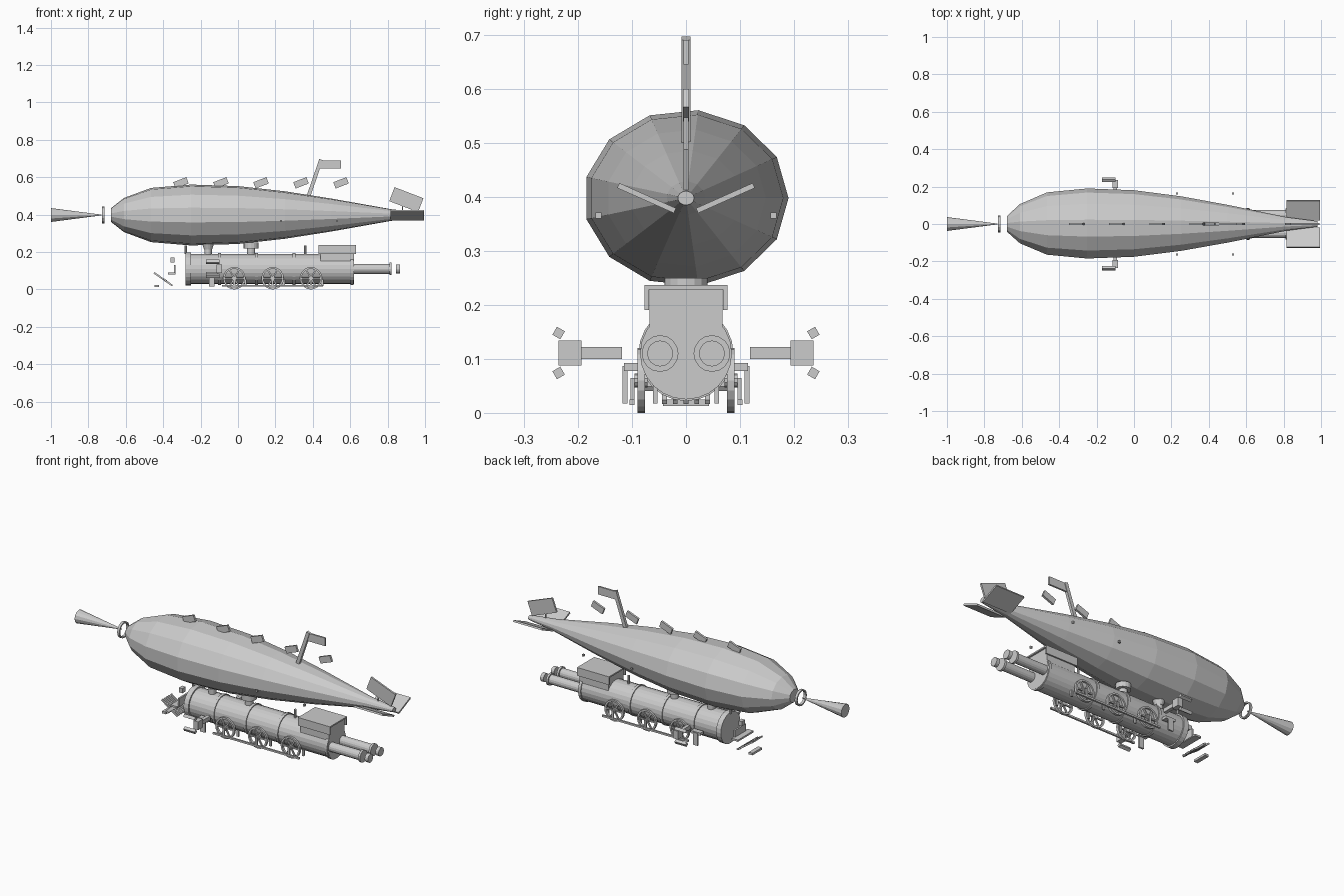
import bpy, bmesh, math
from mathutils import Vector, Matrix

cube = bpy.data.objects.get("Cube")
if cube:
    bpy.data.objects.remove(cube, do_unlink=True)

grey = bpy.data.materials.new("plain grey")
grey.use_nodes = True
colour = (0.6, 0.6, 0.6, 1)
grey.diffuse_color = colour
grey.node_tree.nodes["Principled BSDF"].inputs["Base Color"].default_value = colour


def finish(name, bm):
    bmesh.ops.recalc_face_normals(bm, faces=bm.faces)
    mesh = bpy.data.meshes.new(name)
    bm.to_mesh(mesh)
    bm.free()
    mesh.materials.append(grey)
    ob = bpy.data.objects.new(name, mesh)
    bpy.context.collection.objects.link(ob)
    return ob


def box(name, centre, size, axis="Y", angle=0):
    bm = bmesh.new()
    m = (Matrix.Translation(centre) @ Matrix.Rotation(math.radians(angle), 4, axis)
         @ Matrix.Diagonal((*size, 1)))
    bmesh.ops.create_cube(bm, size=1, matrix=m)
    return finish(name, bm)


def rod(name, a, b, r1, r2=None, sides=16):
    # Round bar or cone between two points
    a, b = Vector(a), Vector(b)
    d = b - a
    m = Matrix.Translation((a + b) / 2) @ d.to_track_quat("Z", "Y").to_matrix().to_4x4()
    bm = bmesh.new()
    bmesh.ops.create_cone(bm, cap_ends=True, segments=sides, radius1=r1,
                          radius2=r1 if r2 is None else r2, depth=d.length, matrix=m)
    return finish(name, bm)


def lathe(name, profile, centre, axis="X", sides=13, ry=1, rz=1, closed=False):
    # Revolve (along, radius) points about the X or Y axis
    bm = bmesh.new()
    rings = []
    for along, r in profile:
        ring = []
        for i in range(sides):
            t = math.tau * i / sides
            c, s = r * ry * math.cos(t), r * rz * math.sin(t)
            p = (along, c, s) if axis == "X" else (c, along, s)
            ring.append(bm.verts.new(Vector(centre) + Vector(p)))
        rings.append(ring)
    pairs = list(zip(rings, rings[1:]))
    if closed:
        pairs.append((rings[-1], rings[0]))
    else:
        bm.faces.new(rings[0])
        bm.faces.new(rings[-1])
    for a, b in pairs:
        for i in range(sides):
            j = (i + 1) % sides
            bm.faces.new((a[i], a[j], b[j], b[i]))
    return finish(name, bm)


# Gas envelope
lathe("envelope", [(-0.68, 0.22), (-0.61, 0.56), (-0.465, 0.89), (-0.25, 1), (0, 0.95),
                   (0.25, 0.78), (0.5, 0.54), (0.82, 0.19), (0.98, 0.08)],
      (0, 0, 0.398), ry=0.19, rz=0.164)

# Nose ring and cone
lathe("nose_ring", [(-0.007, 0.045), (0.007, 0.045), (0.007, 0.037), (-0.007, 0.037)],
      (-0.72, 0, 0.398), sides=16, closed=True)
rod("nose_cone", (-1, 0, 0.398), (-0.73, 0, 0.398), 0.037, 0.002, 12)

# Plates along the spine, mast and flag
for i in range(5):
    box(f"spine_plate_{i + 1}", (-0.305 + 0.214 * i, 0, 0.57), (0.075, 0.012, 0.036), "Y", -21)
box("mast", (0.41, 0, 0.595), (0.02, 0.016, 0.21), "Y", 19)
box("flag", (0.49, 0, 0.668), (0.12, 0.01, 0.045))

# Tail fins
box("upper_fin", (0.9, 0, 0.48), (0.165, 0.01, 0.08), "Y", 21)
rod("fin_post", (0.88, 0, 0.4), (0.88, 0, 0.46), 0.004, sides=6)
for s, side in ((1, "left"), (-1, "right")):
    box(f"{side}_fin", (0.905, s * 0.073, 0.398), (0.18, 0.115, 0.01), "X", s * 24)
    for x in (0.23, 0.53):
        box(f"{side}_stud", (x, s * 0.162, 0.366), (0.011, 0.011, 0.011))

# Boiler with bands
rod("boiler", (-0.27, 0, 0.11), (0.62, 0, 0.11), 0.08, sides=24)
rod("boiler_front", (-0.28, 0, 0.11), (-0.25, 0, 0.11), 0.088, sides=24)
for x in (-0.1, 0.1, 0.3, 0.61):
    rod("boiler_band", (x - 0.008, 0, 0.11), (x + 0.008, 0, 0.11), 0.085, sides=24)

# Stack, dome and whistle up to the envelope
rod("stack", (-0.16, 0, 0.17), (-0.16, 0, 0.215), 0.02)
rod("stack_top", (-0.16, 0, 0.215), (-0.16, 0, 0.245), 0.022, 0.032)
rod("dome", (0.07, 0, 0.17), (0.07, 0, 0.22), 0.022)
rod("dome_top", (0.07, 0, 0.22), (0.07, 0, 0.25), 0.04)
rod("front_post", (-0.28, 0, 0.19), (-0.28, 0, 0.235), 0.007, sides=8)
rod("whistle", (0.36, 0, 0.18), (0.36, 0, 0.235), 0.007, sides=8)

# Cab
box("cab", (0.53, 0, 0.18), (0.18, 0.136, 0.1))
box("cab_roof", (0.53, 0, 0.233), (0.2, 0.154, 0.008))
for s in (1, -1):
    box("cab_side_panel", (0.53, s * 0.073, 0.213), (0.2, 0.008, 0.045))

for s, side in ((1, "left"), (-1, "right")):
    # Rear tubes
    y = s * 0.048
    rod(f"{side}_tube", (0.6, y, 0.11), (0.815, y, 0.11), 0.026)
    rod(f"{side}_tube_rim", (0.81, y, 0.11), (0.822, y, 0.11), 0.034)
    rod(f"{side}_tube_end", (0.845, y, 0.11), (0.865, y, 0.11), 0.024)

    # Side engine on an arm
    box(f"{side}_arm", (-0.1, s * 0.157, 0.111), (0.02, 0.077, 0.023))
    box(f"{side}_engine", (-0.1, s * 0.215, 0.111), (0.03, 0.043, 0.047))
    for dz in (-1, 1):
        box(f"{side}_engine_bar", (-0.135, s * 0.236, 0.111 + dz * 0.037),
            (0.07, 0.017, 0.017), "X", s * dz * 30)

    # Spoked wheels
    for x in (-0.02, 0.185, 0.39):
        hub = Vector((x, s * 0.083, 0.06))
        lathe(f"{side}_wheel_rim", [(-0.007, 0.06), (0.007, 0.06), (0.007, 0.05), (-0.007, 0.05)],
              hub, "Y", 20, closed=True)
        for k in range(3):
            box(f"{side}_spokes", hub, (0.108, 0.008, 0.008), "Y", 60 * k)
        rod(f"{side}_hub", hub - Vector((0, 0.012, 0)), hub + Vector((0, 0.012, 0)), 0.013, sides=10)
        box(f"{side}_crank", (x, s * 0.099, 0.04), (0.012, 0.008, 0.05))
        box(f"{side}_brake", (x + 0.06, s * 0.057, 0.035), (0.012, 0.009, 0.035))

    # Coupling rod and steam cylinder bracket
    box(f"{side}_coupling_rod", (0.185, s * 0.1, 0.02), (0.54, 0.01, 0.01))
    box(f"{side}_bracket", (-0.14, s * 0.1, 0.085), (0.06, 0.03, 0.015))
    box(f"{side}_step_hanger", (-0.14, s * 0.113, 0.052), (0.03, 0.01, 0.07))

# Slatted front guard
for i in range(5):
    box("guard_slat", (-0.4, (i - 2) * 0.02, 0.055), (0.12, 0.009, 0.009), "Y", 35)
box("guard_beam", (-0.39, 0, 0.05), (0.018, 0.16, 0.01), "Y", 35)
box("guard_tip", (-0.435, 0, 0.019), (0.024, 0.085, 0.012))
box("buffer_beam", (-0.355, 0, 0.086), (0.04, 0.14, 0.01))
box("buffer_post", (-0.338, 0, 0.107), (0.01, 0.1, 0.045))
box("lamp", (-0.35, 0, 0.157), (0.022, 0.03, 0.026))
